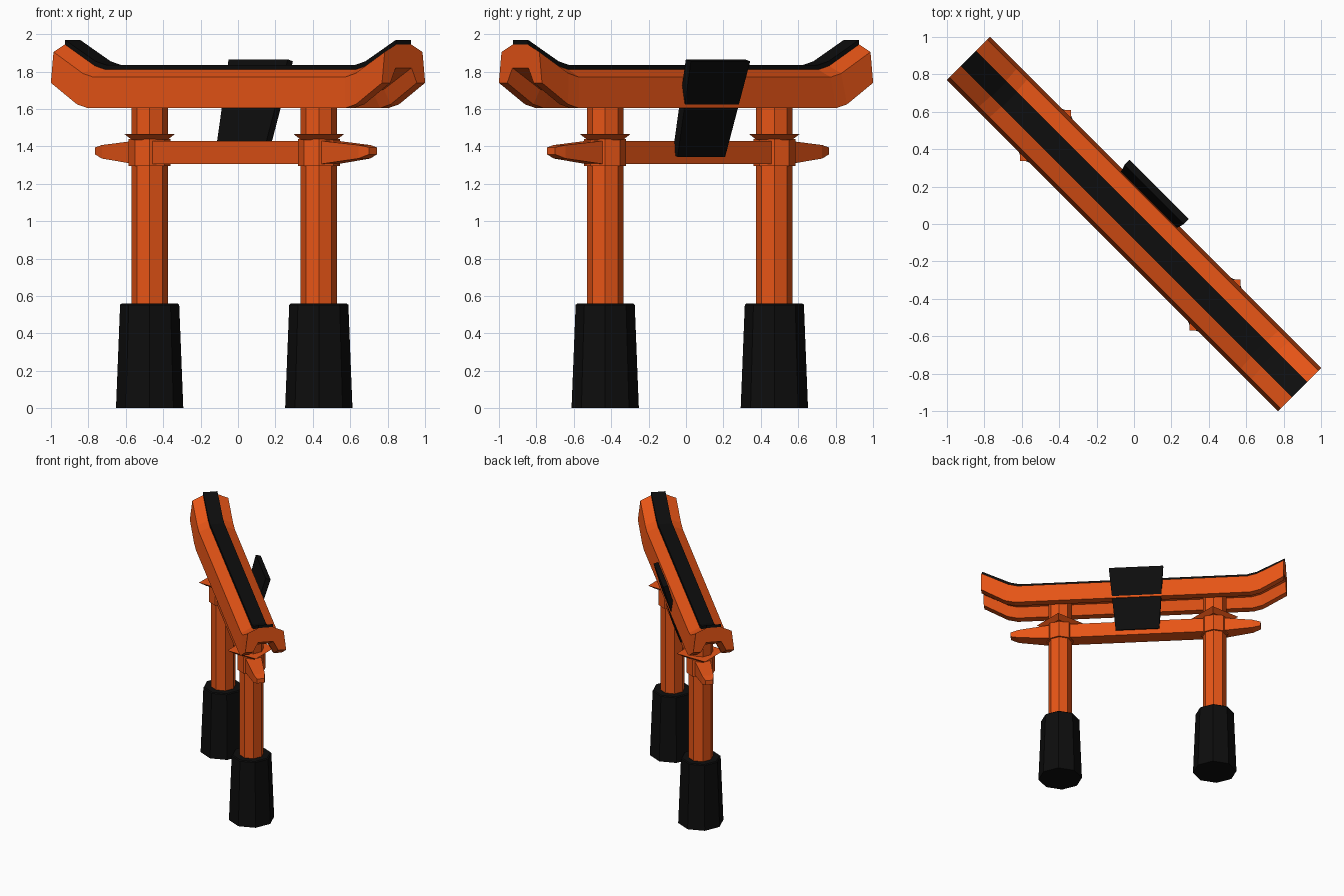
import bpy
from math import cos, sin, pi, radians
from mathutils import Vector

if "Cube" in bpy.data.objects:
    bpy.data.objects.remove(bpy.data.objects["Cube"])


def material(name, rgb):
    m = bpy.data.materials.new(name)
    m.diffuse_color = (*rgb, 1)
    m.use_nodes = True
    m.node_tree.nodes["Principled BSDF"].inputs["Base Color"].default_value = m.diffuse_color
    return m


ORANGE = material("orange_paint", (0.8, 0.09, 0.008))
BLACK = material("black_paint", (0.004, 0.004, 0.004))


def loft(name, rings, mat):
    """Join equal-length rings of points into a closed, flat-faced solid."""
    n = len(rings[0])
    verts = [p for ring in rings for p in ring]
    faces = [tuple(range(n))[::-1], tuple(range(len(verts) - n, len(verts)))]
    for r in range(len(rings) - 1):
        for i in range(n):
            j = (i + 1) % n
            faces.append((r * n + i, r * n + j, r * n + n + j, r * n + n + i))
    mesh = bpy.data.meshes.new(name)
    mesh.from_pydata(verts, [], faces)
    mesh.materials.append(mat)
    obj = bpy.data.objects.new(name, mesh)
    obj.rotation_euler.z = radians(-45)   # the gate stands on the diagonal
    bpy.context.collection.objects.link(obj)
    return obj


def turned(name, cx, sides, profile, mat):
    """Vertical prism or cone stack from (radius, z) pairs."""
    return loft(name, [[(cx + r * cos(2 * pi * i / sides), r * sin(2 * pi * i / sides), z)
                        for i in range(sides)] for r, z in profile], mat)


def swept_beam(name, section, mat):
    """Section of (y, z) carried along x, with both ends curving upward."""
    half = [(0.975, 0), (1.055, 0.02), (1.252, 0.135)]
    path = [(-x, l) for x, l in reversed(half)] + half
    rings = []
    for x, lift in path:
        ring = []
        for y, z in section:
            shift = 0 if abs(x) > 1.2 else 0.15 * (z - 1.605)
            ring.append((x - shift if x > 0 else x + shift, y, z + lift))
        rings.append(ring)
    return loft(name, rings, mat)


# Top beam with a hollow underside, and its black ridge cap
side = [(0.057, 1.81), (0.143, 1.77), (0.163, 1.605), (0.10, 1.605), (0.06, 1.685)]
swept_beam("top_beam", side + [(-y, z) for y, z in reversed(side)], ORANGE)
swept_beam("ridge_cap", [(-0.057, 1.81), (-0.057, 1.835), (0.057, 1.835), (0.057, 1.81)], BLACK)

# Posts with feet and collars
for label, cx in (("left", -0.668), ("right", 0.611)):
    turned(label + "_foot", cx, 8, [(0.18, 0), (0.158, 0.553), (0.15, 0.56)], BLACK)
    turned(label + "_post", cx, 8, [(0.097, 0.55), (0.097, 1.69)], ORANGE)
    turned(label + "_sleeve", cx, 8, [(0.112, 1.295), (0.112, 1.44)], ORANGE)
    turned(label + "_collar", cx, 4, [(0.135, 1.435), (0.193, 1.467)], ORANGE)

# Lower tie beam with tapered ends: (x, half thickness, bottom, top)
taper = [(0.70, 0.065, 1.305, 1.43), (0.97, 0.045, 1.335, 1.407), (1.035, 0.03, 1.357, 1.395)]
stations = [(-x, *s) for x, *s in reversed(taper)] + taper
loft("tie_beam", [[(x - 0.015, -t, lo), (x - 0.015, t, lo), (x - 0.015, t, hi), (x - 0.015, -t, hi)]
                  for x, t, lo, hi in stations], ORANGE)

# Tilted plaque, wider at the top
low, high = Vector((-0.035, 0.062, 1.35)), Vector((-0.035, 0.207, 1.86))
d = (high - low).normalized()
normal = Vector((0, d.z, -d.y)) * 0.02
rings = []
for c, w in ((low, 0.18), (high, 0.224)):
    wide = Vector((w, 0, 0))
    rings.append([c - wide - normal, c + wide - normal, c + wide + normal, c - wide + normal])
loft("plaque", rings, BLACK)

# Make all face directions consistent
import bmesh
for obj in bpy.context.collection.objects:
    bm = bmesh.new()
    bm.from_mesh(obj.data)
    bmesh.ops.recalc_face_normals(bm, faces=bm.faces)
    bm.to_mesh(obj.data)
    bm.free()
